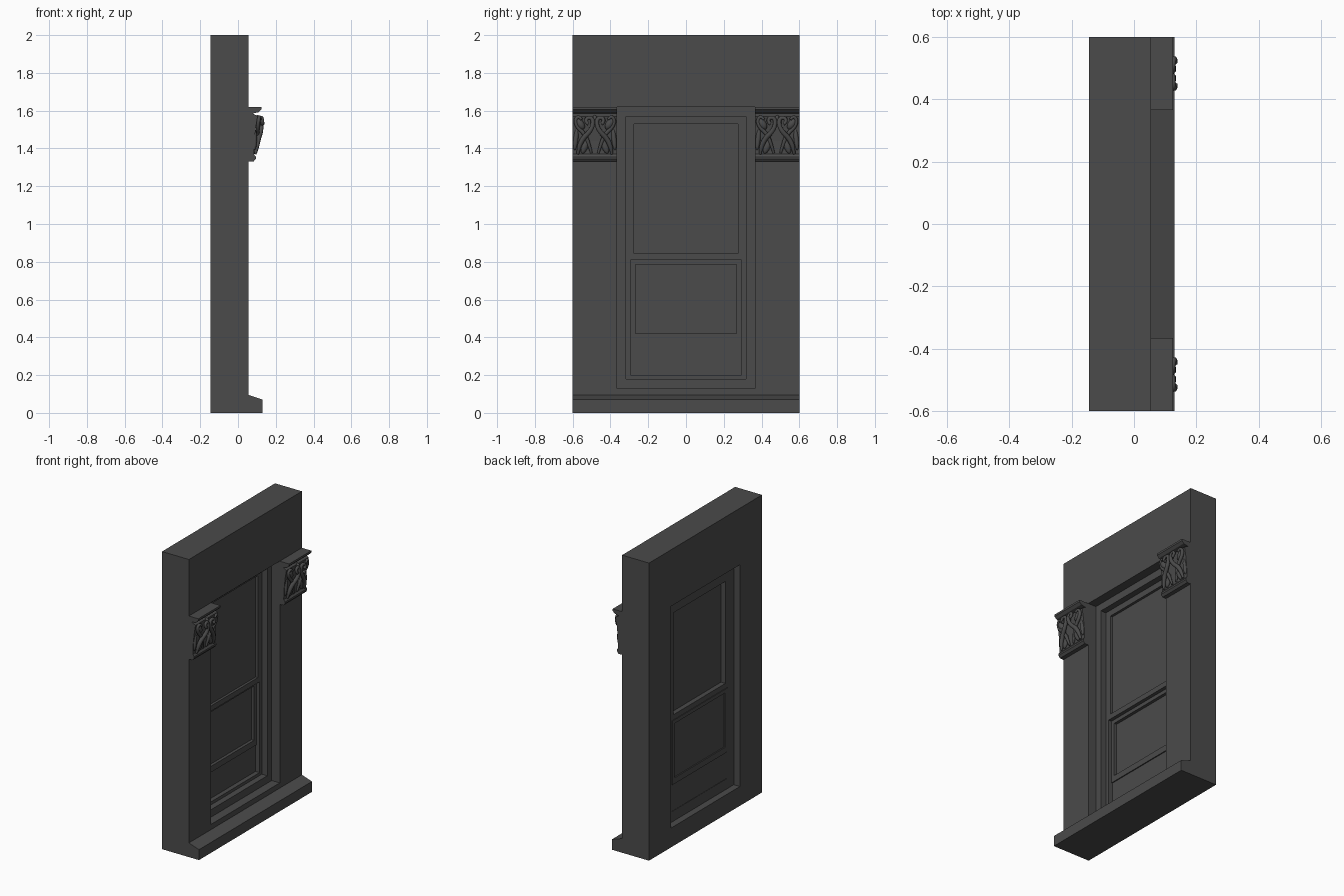
import bpy, bmesh
from mathutils import Matrix, Vector

if "Cube" in bpy.data.objects:
    bpy.data.objects.remove(bpy.data.objects["Cube"])

dark = bpy.data.materials.new("dark_paint")
dark.diffuse_color = (.07, .07, .07, 1)
dark.use_nodes = True
dark.node_tree.nodes["Principled BSDF"].inputs["Base Color"].default_value = dark.diffuse_color


def finish(name, bm, smooth=False):
    bmesh.ops.recalc_face_normals(bm, faces=bm.faces)
    me = bpy.data.meshes.new(name)
    bm.to_mesh(me)
    bm.free()
    me.materials.append(dark)
    if smooth:
        for p in me.polygons:
            p.use_smooth = True
    ob = bpy.data.objects.new(name, me)
    bpy.context.collection.objects.link(ob)
    return ob


def ring(name, outer, inner, x0, x1):
    """Rectangular frame; outer and inner are (half width, z bottom, z top)."""
    bm = bmesh.new()
    loops = []
    for (h, a, b) in (outer, inner):
        for x in (x0, x1):
            loops.append([bm.verts.new((x, y, z)) for y, z in
                          ((-h, a), (h, a), (h, b), (-h, b))])
    ob_, of_, ib_, if_ = loops
    for p, q in ((ob_, of_), (of_, if_), (if_, ib_), (ib_, ob_)):
        for i in range(4):
            j = (i + 1) % 4
            bm.faces.new((p[i], p[j], q[j], q[i]))
    return finish(name, bm)


def extrude_profile(name, pts, y0, y1):
    """Closed xz profile swept along y."""
    bm = bmesh.new()
    a = [bm.verts.new((x, y0, z)) for x, z in pts]
    b = [bm.verts.new((x, y1, z)) for x, z in pts]
    bm.faces.new(a)
    bm.faces.new(b[::-1])
    for i in range(len(pts)):
        j = (i + 1) % len(pts)
        bm.faces.new((a[i], b[i], b[j], a[j]))
    return finish(name, bm)


def box(name, h, z0, z1, x0, x1):
    return extrude_profile(name, [(x0, z0), (x1, z0), (x1, z1), (x0, z1)], -h, h)


def tendril(name, c, s, pts, depth):
    """Tapered carved stem; pts are (offset from centre, z, x, radius)."""
    cu = bpy.data.curves.new(name, 'CURVE')
    cu.dimensions = '3D'
    cu.bevel_depth = depth
    cu.bevel_resolution = 2
    cu.use_fill_caps = True
    cu.materials.append(dark)
    sp = cu.splines.new('NURBS')
    sp.points.add(len(pts) - 1)
    for p, (u, z, x, r) in zip(sp.points, pts):
        p.co = (x, c + s * u, z, 1)
        p.radius = r
    sp.use_endpoint_u = True
    sp.order_u = 3
    sp.resolution_u = 4
    ob = bpy.data.objects.new(name, cu)
    bpy.context.collection.objects.link(ob)
    bpy.ops.object.select_all(action='DESELECT')
    ob.select_set(True)
    bpy.context.view_layer.objects.active = ob
    bpy.ops.object.convert(target='MESH')


def leaf(name, c, s, u, z, x, size, tilt):
    """Flattened, pointed carved leaf."""
    bm = bmesh.new()
    bmesh.ops.create_uvsphere(bm, u_segments=12, v_segments=8, radius=1)
    bm.transform(Matrix.Translation(Vector((x, c + s * u, z)))
                 @ Matrix.Rotation(s * tilt, 4, 'X')
                 @ Matrix.Diagonal((*size, 1)))
    finish(name, bm, True)


# Wall with the window opening, and the sloped sill
ring("wall", (.6, 0, 2), (.365, .13, 1.62), -.145, .055)
extrude_profile("sill", [(.055, 0), (.13, 0), (.13, .07), (.055, .095)], -.6, .6)

# Stepped window frame
ring("outer_frame", (.365, .13, 1.62), (.318, .18, 1.57), -.1, -.005)

# Sash plate: upper opening with its pane, lower opening below the meeting rail
ring("upper_sash", (.318, .828, 1.57), (.275, .845, 1.53), -.1, -.045)
box("upper_pane", .275, .845, 1.53, -.068, -.062)
ring("lower_stop", (.318, .18, .828), (.293, .2, .81), -.1, -.045)

# Lower sash, set further back, with pane and bottom panel
ring("lower_sash", (.293, .38, .81), (.268, .42, .785), -.104, -.068)
box("lower_pane", .268, .42, .785, -.096, -.088)
box("bottom_panel", .293, .2, .38, -.098, -.075)

# Carved brackets at both top corners of the opening
bracket = [(.055, 1.33), (.082, 1.33), (.094, 1.345), (.094, 1.356), (.084, 1.37),
           (.087, 1.44), (.094, 1.51), (.104, 1.57), (.078, 1.585), (.11, 1.592),
           (.125, 1.607), (.125, 1.62), (.055, 1.62)]
scroll = [(.034, 1.53, .13, .9), (.046, 1.535, .13, .9), (.046, 1.562, .126, .9),
          (.012, 1.562, .122, 1), (.01, 1.52, .124, 1.1), (.03, 1.485, .12, 1.2),
          (.062, 1.455, .108, 1.3), (.085, 1.41, .1, 1.2), (.09, 1.37, .092, .6)]
side_stem = [(.018, 1.375, .088, .6), (.03, 1.42, .095, 1), (.056, 1.48, .102, 1.1),
             (.092, 1.51, .106, 1.1), (.106, 1.55, .108, 1), (.085, 1.574, .114, .9),
             (.07, 1.553, .118, .7)]
for label, c in (("left", -.4825), ("right", .4825)):
    extrude_profile("bracket_" + label, bracket, c - .1175, c + .1175)
    for s in (-1, 1):
        tendril("scroll_" + label, c, s, scroll, .011)
        tendril("side_stem_" + label, c, s, side_stem, .010)
        leaf("lower_leaf_" + label, c, s, .052, 1.415, .09, (.014, .018, .045), .35)
        leaf("edge_leaf_" + label, c, s, .101, 1.45, .088, (.012, .013, .06), .1)
        leaf("corner_leaf_" + label, c, s, .078, 1.53, .103, (.018, .02, .034), -.6)
    leaf("centre_bud_" + label, c, 1, 0, 1.555, .104, (.018, .012, .022), 0)
